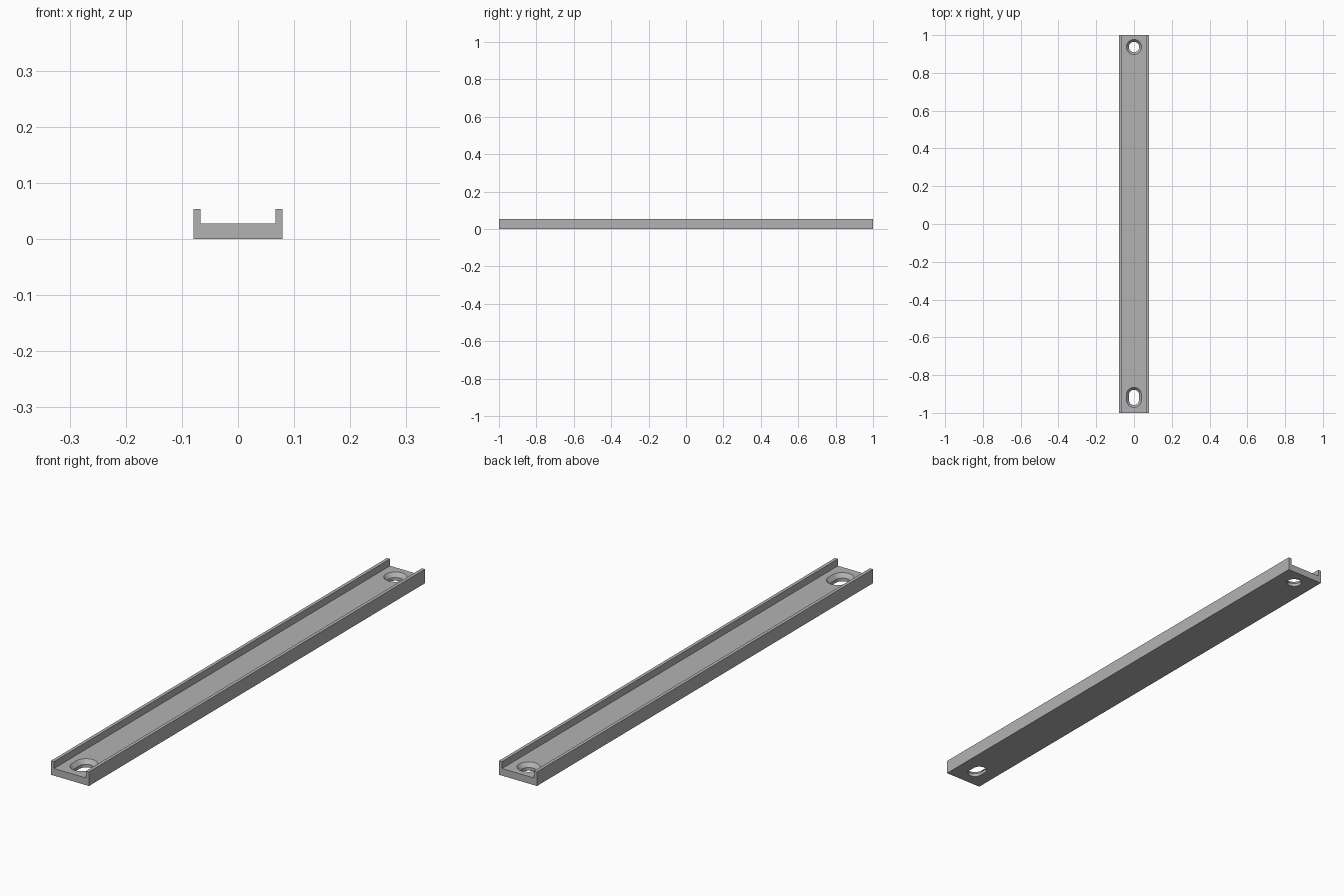
import bpy, bmesh, math

cube = bpy.data.objects.get("Cube")
if cube:
    bpy.data.objects.remove(cube)

grey = bpy.data.materials.new("plain grey")
grey.use_nodes = True
colour = (0.45, 0.45, 0.45, 1)
grey.diffuse_color = colour
grey.node_tree.nodes["Principled BSDF"].inputs["Base Color"].default_value = colour

HALF_W, HEIGHT, FLOOR, WALL = 0.079, 0.053, 0.027, 0.0125
OUTER, INNER, NECK = 0.04, 0.027, 0.012


def make_object(name, bm):
    bmesh.ops.recalc_face_normals(bm, faces=bm.faces)
    mesh = bpy.data.meshes.new(name)
    bm.to_mesh(mesh)
    bm.free()
    mesh.materials.append(grey)
    obj = bpy.data.objects.new(name, mesh)
    bpy.context.collection.objects.link(obj)
    return obj


# U-shaped channel extruded along its length
def channel():
    inner = HALF_W - WALL
    half = [(HALF_W, 0), (HALF_W, HEIGHT), (inner, HEIGHT), (inner, FLOOR)]
    profile = half + [(-x, z) for x, z in reversed(half)]
    bm = bmesh.new()
    face = bm.faces.new([bm.verts.new((x, -1, z)) for x, z in profile])
    out = bmesh.ops.extrude_face_region(bm, geom=[face])
    verts = [g for g in out["geom"] if isinstance(g, bmesh.types.BMVert)]
    bmesh.ops.translate(bm, verts=verts, vec=(0, 2, 0))
    return make_object("channel", bm)


# Countersunk cutter; a stretch above zero turns the round hole into a slot
def countersink(name, y, stretch, steps=24):
    bm = bmesh.new()
    rings = []
    slope = (OUTER - INNER) / (FLOOR - NECK)
    over = 0.01
    for r, z in ((INNER, -over), (INNER, NECK), (OUTER + slope * over, FLOOR + over)):
        ring = []
        for end in (0, 1):
            for i in range(steps + (1 if stretch else 0)):
                a = math.pi * (end + i / steps)
                shift = -stretch if end else stretch
                ring.append(bm.verts.new((r * math.cos(a), y + shift + r * math.sin(a), z)))
        rings.append(ring)
    for low, high in zip(rings, rings[1:]):
        for i in range(len(low)):
            j = (i + 1) % len(low)
            bm.faces.new((low[i], low[j], high[j], high[i]))
    bm.faces.new(rings[0])
    bm.faces.new(rings[-1])
    cutter = make_object(name, bm)
    cutter.hide_render = True
    return cutter


body = channel()
cutters = [countersink("round_hole_cutter", 0.937, 0),
           countersink("slot_cutter", -0.918, 0.013)]

# Cut both screw holes, then drop the cutters
for cutter in cutters:
    mod = body.modifiers.new(cutter.name, "BOOLEAN")
    mod.operation, mod.solver, mod.object = "DIFFERENCE", "EXACT", cutter
bpy.context.view_layer.objects.active = body
body.select_set(True)
for mod in list(body.modifiers):
    bpy.ops.object.modifier_apply(modifier=mod.name)
for cutter in cutters:
    bpy.data.objects.remove(cutter)
bpy.ops.object.shade_smooth_by_angle(angle=math.radians(30))
